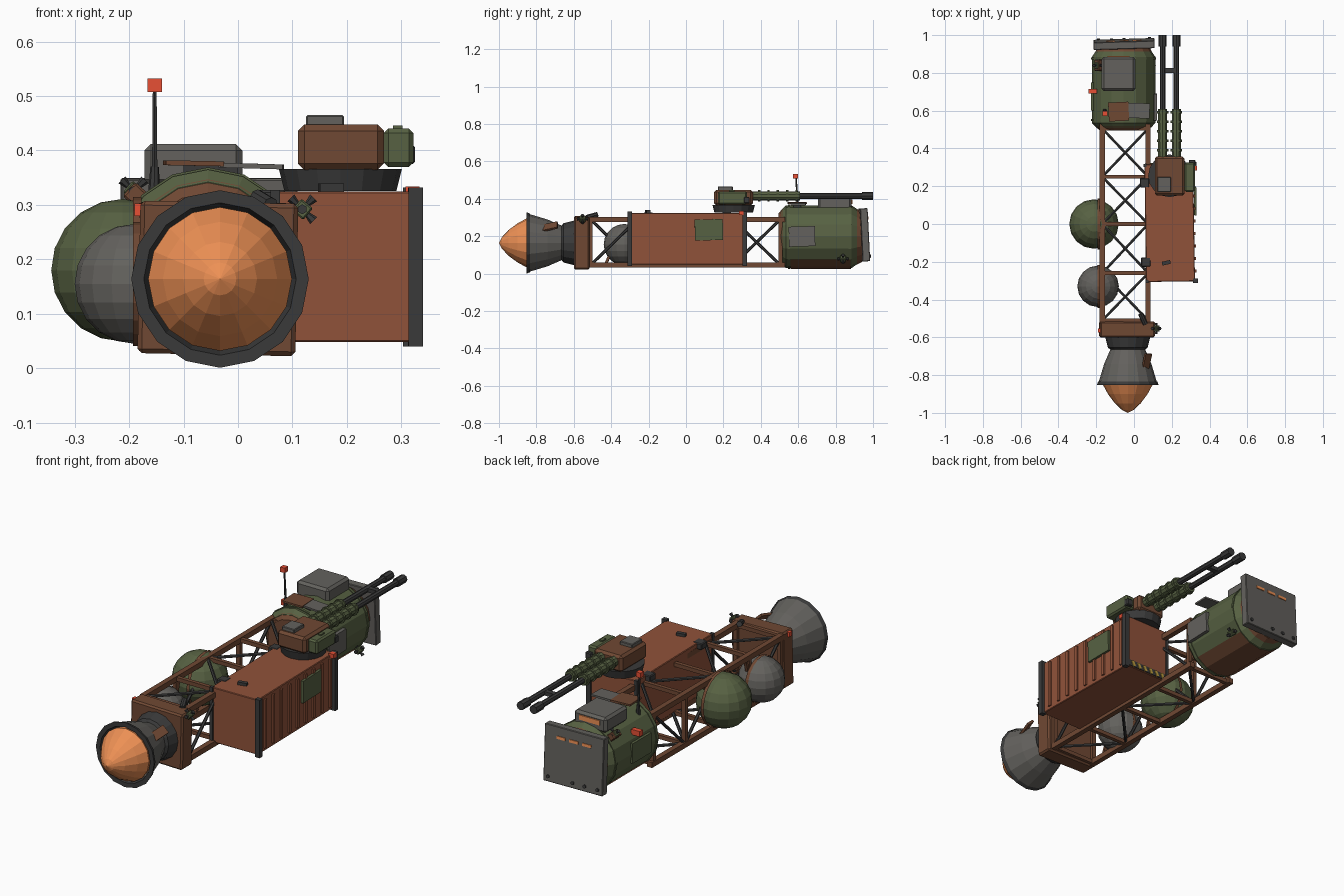
import bpy, bmesh, math
from mathutils import Vector, Matrix

if "Cube" in bpy.data.objects:
    bpy.data.objects.remove(bpy.data.objects["Cube"])

COL = dict(rust=(.28, .085, .042), brown=(.16, .065, .033), green=(.095, .12, .055), dark=(.042, .042, .042),
           grey=(.125, .12, .11), orange=(.85, .28, .09), red=(.8, .08, .035), yellow=(.5, .33, .05))
MAT = {}
for k, c in COL.items():
    MAT[k] = bpy.data.materials.new(k + "_paint")
    MAT[k].diffuse_color = (*c, 1)


def make(name, bm, mat):
    bmesh.ops.recalc_face_normals(bm, faces=bm.faces)
    me = bpy.data.meshes.new(name)
    bm.to_mesh(me)
    bm.free()
    me.materials.append(MAT[mat])
    ob = bpy.data.objects.new(name, me)
    bpy.context.collection.objects.link(ob)
    return ob


def box(name, lo, hi, mat, bevel=0, rot=(0, 0, 0)):
    lo, hi = Vector(lo), Vector(hi)
    bm = bmesh.new()
    bmesh.ops.create_cube(bm, size=1, matrix=Matrix.Diagonal((*(hi - lo), 1)))
    if bevel:
        bmesh.ops.bevel(bm, geom=bm.edges[:], offset=bevel, segments=1, affect='EDGES')
    r = Matrix.Rotation(rot[2], 4, 'Z') @ Matrix.Rotation(rot[1], 4, 'Y') @ Matrix.Rotation(rot[0], 4, 'X')
    bm.transform(Matrix.Translation((lo + hi) / 2) @ r)
    return make(name, bm, mat)


def rod(name, a, b, r, mat, r2=None, n=8):
    a, b = Vector(a), Vector(b)
    d = b - a
    bm = bmesh.new()
    bmesh.ops.create_cone(bm, cap_ends=True, segments=n, radius1=r, radius2=r if r2 is None else r2, depth=d.length)
    q = d.to_track_quat('Z', 'Y').to_matrix().to_4x4()
    if n == 4:
        q = q @ Matrix.Rotation(math.pi / 4, 4, 'Z')
    bm.transform(Matrix.Translation((a + b) / 2) @ q)
    return make(name, bm, mat)


def lathe(name, cx, cz, prof, mat, n=16, a0=0, a1=360):
    """Revolve (y, radius) points about an axis along y."""
    bm = bmesh.new()
    full = a1 - a0 == 360
    rings = []
    for i in range(n if full else n + 1):
        a = math.radians(a0 + (a1 - a0) * i / n)
        rings.append([bm.verts.new((cx + r * math.cos(a), y, cz + r * math.sin(a))) for y, r in prof])
    for i in range(n):
        p, q = rings[i], rings[(i + 1) % len(rings)]
        for j in range(len(prof) - 1):
            bm.faces.new((p[j], p[j + 1], q[j + 1], q[j]))
    bmesh.ops.remove_doubles(bm, verts=bm.verts, dist=1e-5)
    return make(name, bm, mat)


def thruster(name, x, y, z, s=1):
    """Small attitude jet cluster."""
    box(name + "_block", (x - .014 * s, y - .016, z - .014), (x + .014 * s, y + .016, z + .014), "green", .003, (0, .7, 0))
    for i, d in enumerate([(0, 1, 0), (0, -1, 0), (.7, 0, .7), (.7, 0, -.7), (-.7, 0, .7)]):
        c = Vector((x, y, z))
        rod(f"{name}_jet_{i}", c + Vector(d) * .012, c + Vector(d) * .03, .005, "dark", .009, 6)


# Engine bell, exhaust plume, collar and mounting block
EX, EZ = -.033, .164
lathe("engine_bell", EX, EZ, [(-.655, 0), (-.655, .088), (-.74, .125), (-.85, .158), (-.85, .14), (-.70, .09), (-.70, 0)], "grey")
lathe("bell_rim", EX, EZ, [(-.835, .157), (-.85, .163), (-.853, .163), (-.853, .140), (-.80, .124)], "dark")
lathe("exhaust_plume", EX, EZ, [(-.80, .0), (-.80, .122), (-.85, .132), (-.90, .105), (-.95, .068), (-.985, .03), (-1, 0)], "orange")
lathe("engine_collar", EX, EZ, [(-.595, 0), (-.595, .12), (-.655, .105), (-.67, .085), (-.67, 0)], "dark")
box("engine_block", (-.182, -.60, .025), (.108, -.515, .305), "brown", .008, (0, .02, 0))
box("bell_patch", (.045, -.77, .245), (.09, -.685, .257), "brown", 0, (.3, .75, 0))
thruster("engine_thruster", .118, -.553, .292)
rod("fuel_pipe", (.06, -.53, .30), (.035, -.475, .315), .014, "dark")
box("engine_lamp", (-.19, -.575, .28), (-.168, -.553, .303), "red")

# Square truss with zigzag diagonals on all four sides
X0, X1, Z0, Z1 = -.168, .075, .045, .29
YS = [-.51, -.26, 0, .25, .505]
corners = [(X0, Z0), (X1, Z0), (X1, Z1), (X0, Z1)]
for i in range(4):
    (xa, za), (xb, zb) = corners[i], corners[(i + 1) % 4]
    rod(f"truss_rail_{i}", (xa, -.52, za), (xa, .53, za), .019, "brown", n=4)
    for j, y in enumerate(YS):
        rod(f"truss_crossbar_{i}_{j}", (xa, y, za), (xb, y, zb), .014, "brown", n=4)
        if j < 4:
            ya, yb = (y, YS[j + 1]) if (j + i) % 2 else (YS[j + 1], y)
            rod(f"truss_brace_{i}_{j}", (xa, ya, za), (xb, yb, zb), .008, "dark", n=6)

# Spherical tanks with straps
for name, c, r, m in [("green_tank", (-.212, 0, .18), .131, "green"), ("grey_tank", (-.19, -.33, .155), .11, "grey")]:
    bm = bmesh.new()
    bmesh.ops.create_uvsphere(bm, u_segments=16, v_segments=10, radius=r, matrix=Matrix.Translation(c))
    make(name, bm, m)
    bm = bmesh.new()
    bmesh.ops.create_cone(bm, cap_ends=False, segments=20, radius1=r + .004, radius2=r + .004, depth=.016,
                          matrix=Matrix.Translation((-.185, c[1], c[2])) @ Matrix.Rotation(math.pi / 2, 4, 'Y'))
    make(name + "_strap", bm, "brown")
    for s in (-1, 1):
        rod(f"{name}_mount_{s}", (-.165, c[1] + s * .07, c[2] + s * .04), (X0, c[1] + s * .1, .17 + s * .12), .01, "brown", n=4)

# Cargo container, yawed slightly
parts = [box("container_body", (.06, -.305, .048), (.318, .318, .325), "rust", .003)]
for y in (-.303, .313):
    parts.append(box("container_corner_post", (.308, y - .012, .04), (.335, y + .012, .332), "dark"))
    parts.append(box("container_inner_post", (.055, y - .008, .045), (.072, y + .008, .327), "dark"))
for i in range(9):
    y = -.25 + i * .066
    parts.append(box(f"container_rib_{i}", (.314, y - .008, .065), (.326, y + .008, .31), "rust"))
parts.append(box("container_patch_panel", (.32, .045, .178), (.332, .195, .29), "green", 0, (.02, .01, 0)))
parts.append(box("hazard_base", (.075, .316, .052), (.305, .322, .083), "dark"))
for i in range(6):
    x = .095 + i * .037
    parts.append(box(f"hazard_stripe_{i}", (x - .008, .318, .053), (x + .008, .325, .082), "yellow", 0, (0, .45, 0)))
parts.append(box("container_lamp", (.312, .282, .312), (.338, .306, .334), "red"))
parts.append(box("container_lift_eye", (.145, -.215, .325), (.19, -.195, .339), "dark", 0, (0, 0, .2)))
for y in (-.2, .22):
    parts.append(box("container_clamp", (.035, y - .025, .295), (.085, y + .025, .327), "dark", .004))
yaw = Matrix.Translation((.19, 0, 0)) @ Matrix.Rotation(math.radians(.9), 4, 'Z') @ Matrix.Translation((-.19, 0, 0))
for p in parts:
    p.data.transform(yaw)

# Gun turret
rod("turret_ring", (.188, .255, .326), (.188, .255, .366), .103, "dark", .113, 16)
box("turret_housing", (.11, .15, .364), (.268, .358, .448), "brown", .012)
box("turret_hatch", (.125, .17, .445), (.195, .25, .465), "grey", .003)
box("ammo_box", (.268, .17, .37), (.322, .325, .44), "green", .008)
box("ammo_latch", (.285, .23, .438), (.302, .26, .446), "green")
box("feed_arm", (.29, .31, .375), (.325, .34, .41), "dark", .004)
GZ = .415
for s, x in enumerate((.152, .224)):
    rod(f"gun_shroud_{s}", (x, .35, GZ), (x, .61, GZ), .025, "green", n=10)
    for i in range(5):
        y = .385 + i * .05
        rod(f"shroud_ring_{s}_{i}", (x, y, GZ), (x, y + .012, GZ), .031, "green", n=10)
    rod(f"gun_barrel_{s}", (x, .6, GZ), (x, .99, GZ), .015, "dark")
    rod(f"gun_muzzle_{s}", (x, .94, GZ), (x, 1, GZ), .021, "dark")
box("barrel_brace", (.145, .80, GZ - .01), (.23, .825, GZ + .01), "dark")

# Crew capsule
CX, CZ = -.055, .197
lathe("capsule_hull", CX, CZ, [(.51, 0), (.51, .145), (.535, .168), (.885, .168), (.918, .145), (.918, 0)], "green")
lathe("capsule_rear_ring", CX, CZ, [(.495, 0), (.495, .125), (.515, .15), (.515, 0)], "brown")
lathe("capsule_front_ring", CX, CZ, [(.91, 0), (.91, .15), (.94, .135), (.94, 0)], "brown")
lathe("capsule_belly_panel", CX, CZ, [(.56, .165), (.56, .172), (.88, .172), (.88, .165)], "brown", 4, 225, 315)
for i, y in enumerate((.545, .87)):
    lathe(f"capsule_band_{i}", CX, CZ, [(y, .166), (y, .172), (y + .012, .172), (y + .012, .166)], "green")

# Armoured nose plate with vision slits and bolts
tilt = Matrix.Translation((-.053, .953, .207)) @ Matrix.Rotation(.05, 4, 'X') @ Matrix.Rotation(.03, 4, 'Z')
nose = [box("nose_plate", (-.162, -.02, -.142), (.162, .02, .142), "grey", .003)]
for i, x in enumerate((-.07, 0, .07)):
    nose.append(box(f"vision_slit_{i}", (x - .024, .016, .082), (x + .024, .024, .096), "orange"))
for i, x in enumerate((-.135, -.065, .0, .135)):
    nose.append(rod(f"plate_bolt_{i}", (x, .015, -.115), (x, .026, -.115), .009, "dark", n=6))
for p in nose:
    p.data.transform(tilt)

# Capsule fittings
box("cupola", (-.172, .705, .335), (.008, .885, .412), "grey", .012)
box("cupola_window", (-.14, .88, .372), (-.025, .89, .396), "orange")
box("brown_roof_plate", (-.135, .545, .372), (-.028, .645, .381), "brown", 0, (0, .02, .05))
box("grey_roof_plate", (-.035, .56, .367), (.083, .64, .376), "grey", 0, (0, .03, -.03))
box("roof_plate_bracket", (-.10, .575, .34), (.0, .615, .373), "dark")
box("side_panel", (.105, .55, .145), (.122, .69, .252), "grey", 0, (.03, 0, 0))
box("left_panel", (-.228, .60, .15), (-.215, .75, .25), "green")
box("capsule_lamp", (-.242, .69, .275), (-.195, .715, .302), "red")
rod("antenna_mast", (-.153, .60, .33), (-.153, .588, .515), .006, "dark", .004, 6)
rod("antenna_foot", (-.155, .60, .30), (-.153, .60, .37), .012, "dark", .008)
box("antenna_beacon", (-.166, .573, .507), (-.14, .599, .532), "red")
box("thruster_pad", (-.205, .81, .30), (-.17, .87, .335), "brown", .004, (0, .75, 0))
thruster("upper_thruster", -.192, .84, .325, -1)
thruster("lower_thruster", .088, .84, .078)

for m in bpy.data.materials:
    if m.users and not m.is_grease_pencil:
        m.use_nodes = True
        m.node_tree.nodes["Principled BSDF"].inputs["Base Color"].default_value = m.diffuse_color
